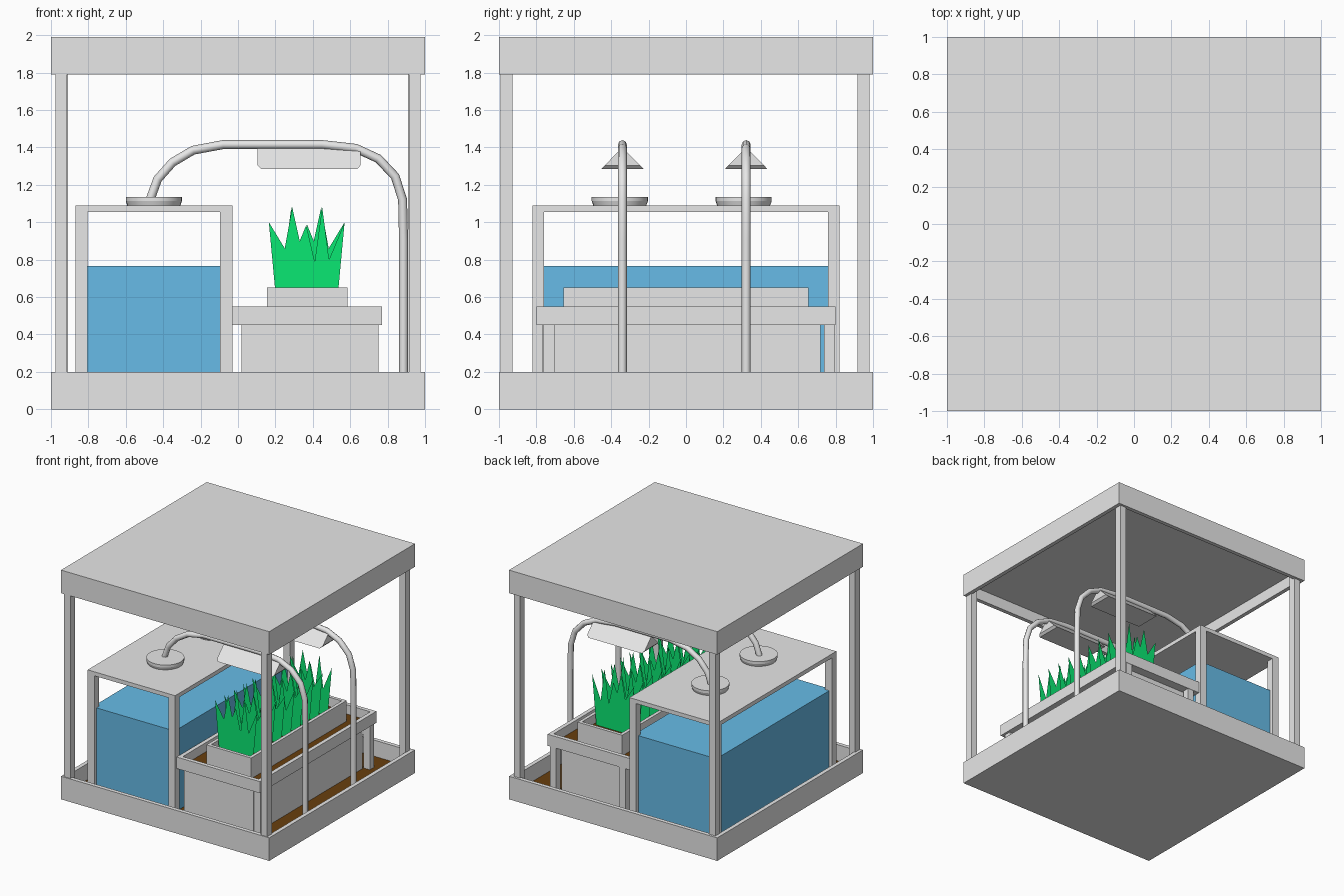
import bpy, bmesh, math
from mathutils import Vector, Matrix

if "Cube" in bpy.data.objects:
    bpy.data.objects.remove(bpy.data.objects["Cube"])


def mat(name, rgb):
    m = bpy.data.materials.new(name)
    m.diffuse_color = (*rgb, 1)
    m.use_nodes = True
    m.node_tree.nodes["Principled BSDF"].inputs["Base Color"].default_value = m.diffuse_color
    return m


GREY = mat("light_grey", (0.8, 0.8, 0.8))
BLUE = mat("water_blue", (0.135, 0.5, 0.8))
GREEN = mat("grass_green", (0.003, 0.8, 0.17))
SOIL = mat("soil_brown", (0.14, 0.05, 0.004))


def finish(bm, name, *mats):
    me = bpy.data.meshes.new(name)
    bm.to_mesh(me)
    bm.free()
    ob = bpy.data.objects.new(name, me)
    bpy.context.collection.objects.link(ob)
    for m in mats:
        me.materials.append(m)
    return ob


def box_bm(lo, hi):
    lo, hi = Vector(lo), Vector(hi)
    bm = bmesh.new()
    bmesh.ops.create_cube(bm, size=1)
    bmesh.ops.transform(bm, verts=bm.verts, matrix=Matrix.Translation((lo + hi) / 2) @ Matrix.Diagonal((*(hi - lo), 1)))
    bm.normal_update()
    return bm


def box(name, lo, hi, m=GREY):
    return finish(box_bm(lo, hi), name, m)


def tray(name, lo, hi, rim, depth, side=1, fill=SOIL):
    """Box with a recessed face: side 1 opens upward, -1 downward."""
    bm = box_bm(lo, hi)
    face = next(f for f in bm.faces if f.normal.z * side > 0.9)
    bmesh.ops.inset_region(bm, faces=[face], thickness=rim)
    face = bmesh.ops.extrude_discrete_faces(bm, faces=[face])["faces"][0]
    bmesh.ops.translate(bm, verts=face.verts, vec=(0, 0, -side * depth))
    face.material_index = 1
    return finish(bm, name, GREY, fill)


# Outer frame: soil-filled base, roof and four posts
tray("base_tray", (-1, -1, 0), (1, 1, 0.2), 0.05, 0.14)
tray("roof", (-1, -1, 1.79), (1, 1, 1.99), 0.05, 0.1, -1, GREY)
for i, x in enumerate((-0.945, 0.945)):
    for j, y in enumerate((-0.96, 0.948)):
        cx = x if j == 0 else x * 0.993
        box(f"frame_post_{i}{j}", (cx - 0.03, y - 0.032, 0.06), (cx + 0.03, y + 0.032, 1.89))

# Water tank under a table-like stand
box("tank_top", (-0.87, -0.82, 1.055), (-0.03, 0.82, 1.09))
for i, x in enumerate((-0.87, -0.095)):
    for j, y in enumerate((-0.82, 0.758)):
        box(f"tank_leg_{i}{j}", (x, y, 0.06), (x + 0.065, y + 0.062, 1.055))
box("water", (-0.845, -0.79, 0.06), (-0.055, 0.79, 0.765), BLUE)

# Planter bed: tray on legs, lower box and small upper trough
tray("bed_tray", (-0.03, -0.8, 0.45), (0.77, 0.8, 0.55), 0.05, 0.08)
box("bed_lower_box", (0.02, -0.77, 0.06), (0.69, 0.72, 0.45))
for i, x in enumerate((0.025, 0.69)):
    for j, y in enumerate((-0.763, 0.737)):
        box(f"bed_leg_{i}{j}", (x, y, 0.06), (x + 0.06, y + 0.06, 0.45))
tray("grass_trough", (0.155, -0.655, 0.47), (0.585, 0.655, 0.65), 0.04, 0.08)

# Grass: flat jagged cards in a row, every second one mirrored
outline = [(0.205, 0.57), (0.165, 1.0), (0.25, 0.86), (0.29, 1.08), (0.33, 0.9), (0.365, 0.985),
           (0.41, 0.79), (0.45, 1.08), (0.487, 0.8), (0.57, 1.0), (0.53, 0.57)]
bm = bmesh.new()
for i in range(9):
    y = -0.55 + i * 0.128
    bm.faces.new([bm.verts.new((0.735 - x if i % 2 else x, y, z)) for x, z in outline])
bm.normal_update()
bmesh.ops.triangulate(bm, faces=bm.faces)
finish(bm, "grass", GREEN)

# Two arched lamps with foot disc and prism shade
arch = [(-0.47, 1.12), (-0.43, 1.23), (-0.35, 1.32), (-0.24, 1.385), (-0.08, 1.415), (0.45, 1.415),
        (0.63, 1.395), (0.75, 1.34), (0.84, 1.245), (0.88, 1.12), (0.885, 0.9), (0.885, 0.06)]
for i, y in enumerate((-0.34, 0.322)):
    cu = bpy.data.curves.new(f"lamp_arm_{i}", "CURVE")
    cu.dimensions = "3D"
    cu.bevel_depth = 0.024
    cu.bevel_resolution = 2
    cu.use_fill_caps = True
    sp = cu.splines.new("POLY")
    sp.points.add(len(arch) - 1)
    for p, (x, z) in zip(sp.points, arch):
        p.co = (x, y, z, 1)
    cu.materials.append(GREY)
    bpy.context.collection.objects.link(bpy.data.objects.new(f"lamp_arm_{i}", cu))

    # Foot: straight rim over an undercut lower half
    bm = bmesh.new()
    for r, z, h in ((0.142, 1.1015, 0.023), (0.15, 1.124, 0.022)):
        bmesh.ops.create_cone(bm, cap_ends=True, segments=32, radius1=r, radius2=0.15, depth=h,
                              matrix=Matrix.Translation((-0.45, y - 0.014, z)))
    bm.normal_update()
    for f in bm.faces:
        f.smooth = abs(f.normal.z) < 0.7
    for e in bm.edges:
        e.smooth = abs(e.verts[0].co.z - e.verts[1].co.z) > 0.01
    finish(bm, f"lamp_foot_{i}", GREY)

    bm = bmesh.new()
    for x, s in ((0.105, 1), (0.655, -1)):
        bm.verts.new((x, y, 1.4))
        for d in (-1, 1):
            bm.verts.new((x, y + d * 0.095, 1.3035))
            bm.verts.new((x + s * 0.018, y + d * 0.113, 1.285))
    bmesh.ops.convex_hull(bm, input=bm.verts)
    bmesh.ops.dissolve_limit(bm, angle_limit=0.02, verts=bm.verts, edges=bm.edges)
    finish(bm, f"lamp_shade_{i}", GREY)
